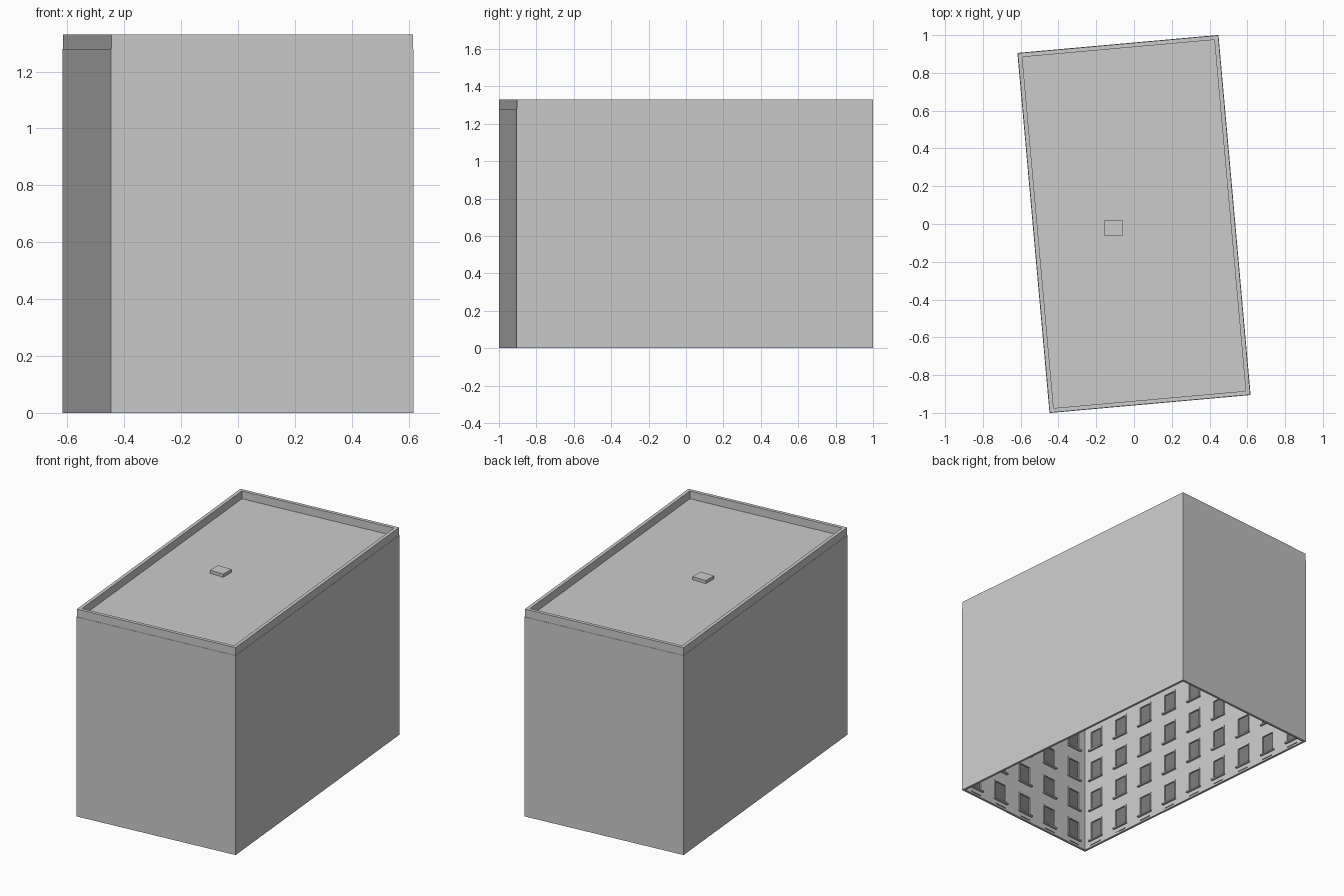
import bpy, bmesh, math
from mathutils import Matrix, Vector

if "Cube" in bpy.data.objects:
    bpy.data.objects.remove(bpy.data.objects["Cube"])

W, L = 1.069, 1.914          # footprint
H, TOP = 1.28, 1.33          # roof level, parapet top
BAY, FLOORS = 0.2125, 6
TURN = Matrix.Rotation(math.radians(5.1), 4, 'Z')


def colour(name, r, g, b):
    m = bpy.data.materials.new(name)
    m.diffuse_color = (r, g, b, 1)
    m.use_nodes = True
    m.node_tree.nodes["Principled BSDF"].inputs["Base Color"].default_value = m.diffuse_color
    return m


roof_grey = colour("roof_grey", 0.62, 0.65, 0.63)
glass_grey = colour("glass_grey", 0.2, 0.2, 0.2)


def box(bm, x0, x1, y0, y1, z0, z1):
    m = Matrix.Translation(((x0 + x1) / 2, (y0 + y1) / 2, (z0 + z1) / 2))
    bmesh.ops.create_cube(bm, size=1, matrix=m @ Matrix.Diagonal((x1 - x0, y1 - y0, z1 - z0, 1)))


def ring(bm, w, l, t, z0, z1):
    """Closed rectangular frame of thickness t."""
    rows = []
    for inset, z in ((0, z0), (0, z1), (t, z1), (t, z0)):
        x, y = w / 2 - inset, l / 2 - inset
        rows.append([bm.verts.new(p) for p in ((-x, -y, z), (x, -y, z), (x, y, z), (-x, y, z))])
    for a in range(4):
        for i in range(4):
            b, j = (a + 1) % 4, (i + 1) % 4
            bm.faces.new((rows[a][i], rows[a][j], rows[b][j], rows[b][i]))


def finish(name, bm, matrix=TURN, mat=None):
    bmesh.ops.recalc_face_normals(bm, faces=bm.faces[:])
    me = bpy.data.meshes.new(name)
    bm.to_mesh(me)
    bm.free()
    if mat:
        me.materials.append(mat)
    ob = bpy.data.objects.new(name, me)
    bpy.context.collection.objects.link(ob)
    ob.matrix_world = matrix
    return ob


# Plain outer walls
bm = bmesh.new()
ring(bm, W, L, 0.005, 0, H)
finish("outer_walls", bm)

# Roof deck
bm = bmesh.new()
box(bm, -W / 2 + .006, W / 2 - .006, -L / 2 + .006, L / 2 - .006, H - 0.004, H)
finish("roof_deck", bm, mat=roof_grey)

# Parapet
bm = bmesh.new()
ring(bm, W - 0.004, L - 0.004, 0.022, H, TOP)
finish("parapet", bm, mat=roof_grey)

# Roof hatch, square to the axes
bm = bmesh.new()
box(bm, -0.155, -0.06, -0.063, 0.02, H, H + 0.02)
finish("roof_hatch", bm, Matrix.Identity(4), roof_grey)

# One window bay, x along the wall, y towards the courtyard
T, PANE = 0.012, 0.006
X0, X1, Z0, Z1 = 0.064, 0.148, 0.052, 0.174


def wall_bay():
    bm = bmesh.new()
    outer = [(0, 0), (BAY, 0), (BAY, BAY), (0, BAY)]
    hole = [(X0, Z0), (X1, Z0), (X1, Z1), (X0, Z1)]
    a = [bm.verts.new((x, T, z)) for x, z in outer]
    b = [bm.verts.new((x, T, z)) for x, z in hole]
    c = [bm.verts.new((x, PANE, z)) for x, z in hole]
    for i in range(4):
        j = (i + 1) % 4
        bm.faces.new((a[i], a[j], b[j], b[i]))
        bm.faces.new((b[i], b[j], c[j], c[i]))
    return bm


def trim_bay():
    bm = bmesh.new()
    f, y = 0.008, T + 0.003
    for x in (X0 - f, X1):
        box(bm, x, x + f, T, y, Z0, Z1)
    box(bm, X0 - f, X1 + f, T, y, Z1, Z1 + f)
    box(bm, X0 - 0.014, X1 + 0.014, T, T + 0.014, Z0 - 0.009, Z0)   # sill
    return bm


def glass_bay():
    bm = bmesh.new()
    bm.faces.new([bm.verts.new((x, PANE, z)) for x, z in ((X0, Z0), (X0, Z1), (X1, Z1), (X1, Z0))])
    return bm


def repeat(ob, offset, count):
    m = ob.modifiers.new("repeat", 'ARRAY')
    m.use_relative_offset = False
    m.use_constant_offset = True
    m.constant_offset_displace = offset
    m.count = count


# Window facades lining the four walls
sides = (("front", 5, W, L), ("right", 9, L, W), ("back", 5, W, L), ("left", 9, L, W))
for k, (side, n, length, depth) in enumerate(sides):
    place = (TURN @ Matrix.Rotation(k * math.pi / 2, 4, 'Z')
             @ Matrix.Translation((-n * BAY / 2, -depth / 2, 0)))
    for part, make, mat in (("facade", wall_bay, None), ("window_trim", trim_bay, None),
                            ("window_glass", glass_bay, glass_grey)):
        ob = finish(f"{side}_{part}", make(), place, mat)
        repeat(ob, (BAY, 0, 0), n)
        repeat(ob, (0, 0, BAY), FLOORS)
    # base course with a small vent slot per bay
    bm = bmesh.new()
    box(bm, 0.005, n * BAY - 0.005, 0.005, T + 0.003, 0, 0.03)
    finish(f"{side}_base_course", bm, place)
    bm = bmesh.new()
    box(bm, 0.065, 0.147, T, T + 0.005, 0.012, 0.018)
    repeat(finish(f"{side}_vents", bm, place, glass_grey), (BAY, 0, 0), n)
